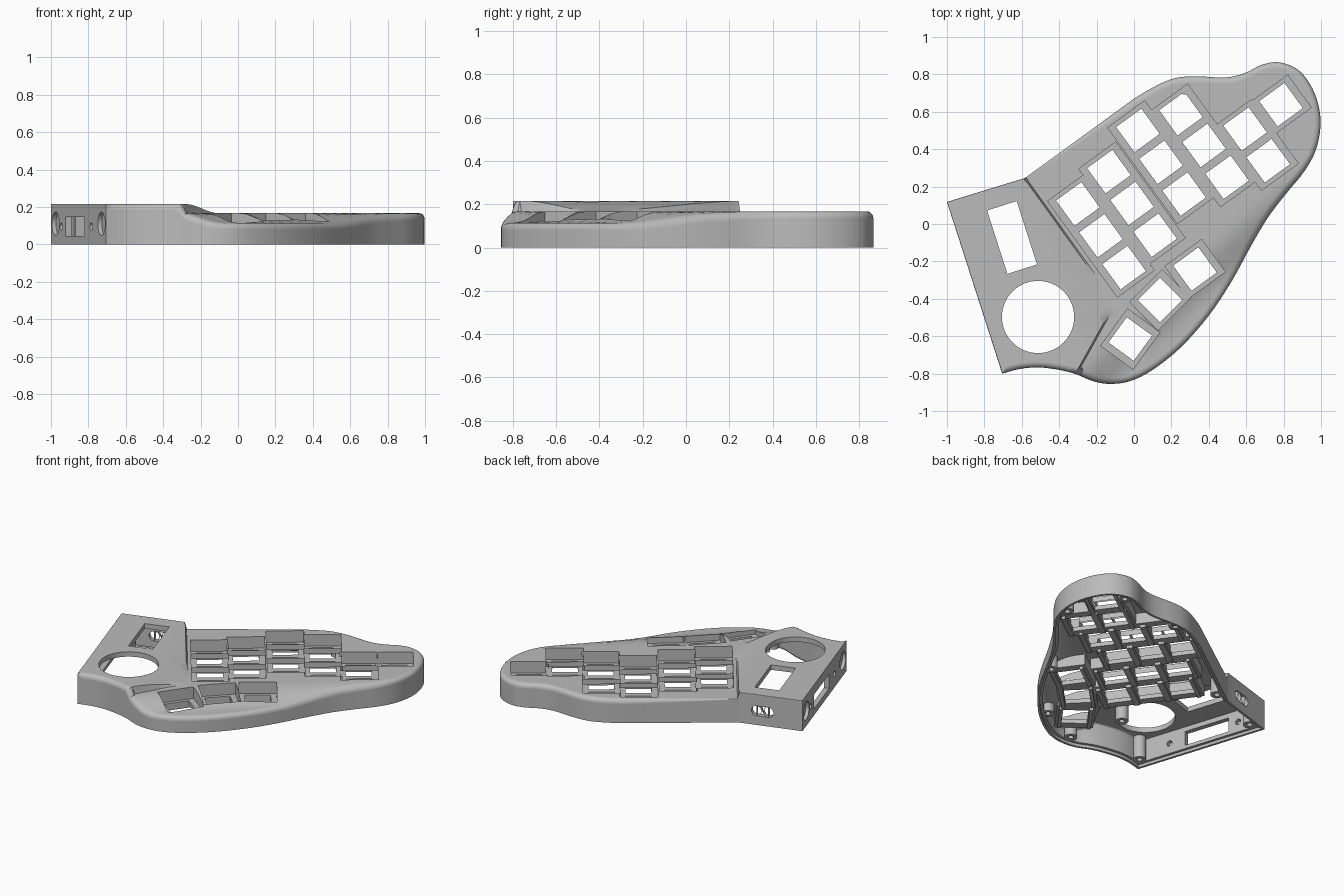
import bpy, bmesh, math
from mathutils import Vector, Matrix, geometry

if "Cube" in bpy.data.objects:
    bpy.data.objects.remove(bpy.data.objects["Cube"])

grey = bpy.data.materials.new("matte_grey")
grey.use_nodes = True
grey.diffuse_color = (0.5, 0.5, 0.5, 1)
grey.node_tree.nodes["Principled BSDF"].inputs["Base Color"].default_value = (0.5, 0.5, 0.5, 1)

# Plan outline: control points of the curved side, then the straight corners
CURVE = [(-.705, -.8), (-.61, -.775), (-.51, -.767), (-.4, -.78), (-.31, -.803), (-.22, -.84),
         (-.13, -.855), (-.02, -.84), (.1, -.78), (.25, -.66), (.4, -.49), (.52, -.31),
         (.63, -.11), (.72, .04), (.82, .17), (.91, .28), (.97, .39), (.997, .52), (.985, .64),
         (.94, .75), (.87, .83), (.77, .865), (.68, .85), (.6, .81), (.52, .787), (.44, .784),
         (.33, .79), (.22, .78), (.12, .74), (0, .67)]
BACK, TIP, FRONT = Vector((-.583, .246)), Vector((-.1, -.425)), Vector((-.31, -.803))
TILT = math.radians(17.8)
KEY_TURN = math.radians(36)


def make_outline():
    pts = [Vector(p) for p in CURVE]
    pts = [pts[0] * 2 - pts[1]] + pts + [Vector((-.1, .598))]
    out = []
    for a, b, c, d in zip(pts, pts[1:], pts[2:], pts[3:]):
        for i in range(4):
            t = i / 4
            out.append((b * 2 + (c - a) * t + (a * 2 - b * 5 + c * 4 - d) * t * t
                        + (b * 3 - a - c * 3 + d) * t ** 3) / 2)
    return out + [Vector(p) for p in ((0, .67), (-.577, .25), (-.59, .244), (-1, .118))]


OUTLINE = make_outline()


def ramp(v, lo, hi):
    t = min(max((v - lo) / (hi - lo), 0), 1)
    return t * t * (3 - 2 * t)


def right_of(p, a, b):
    d = (b - a).normalized()
    return (p - a).dot(Vector((d.y, -d.x)))


def block_side(p):
    return min(right_of(p, BACK, TIP), right_of(p, TIP, FRONT))


def height(p):
    # Key deck dips toward the thumb; the control block fades out at its tip
    deck = .167 - .053 * ramp(.68 * p.x - .734 * p.y, .37, .57)
    block = .216 - .05 * ramp(.952 * p.x + .306 * p.y, -.5, -.22)
    w = min(max(block_side(p) / .008 + .5, 0), 1)
    return deck + (block - deck) * w


def inward(i):
    a, b, c = OUTLINE[i - 1], OUTLINE[i], OUTLINE[(i + 1) % len(OUTLINE)]
    d, e = (b - a).normalized(), (c - b).normalized()
    m = Vector((-d.y - e.y, d.x + e.x))
    return m * (2 / m.length_squared)


INWARD = [inward(i) for i in range(len(OUTLINE))]


def edge_gap(p, ring):
    best, inside = 9, False
    for i, b in enumerate(ring):
        a = ring[i - 1]
        t = min(max((p - a).dot(b - a) / (b - a).length_squared, 0), 1)
        best = min(best, (a + (b - a) * t - p).length)
        if (a.y > p.y) != (b.y > p.y) and p.x < a.x + (b.x - a.x) * (p.y - a.y) / (b.y - a.y):
            inside = not inside
    return best if inside else -best


def finish(name, bm):
    bmesh.ops.recalc_face_normals(bm, faces=bm.faces[:])
    me = bpy.data.meshes.new(name)
    bm.to_mesh(me)
    bm.free()
    me.materials.append(grey)
    ob = bpy.data.objects.new(name, me)
    bpy.context.scene.collection.objects.link(ob)
    return ob


def slab(name, inset, drop, radius, bottom, flat=None):
    """Solid with the plan outline, a rounded rim and the sculpted top."""
    def top(p):
        return flat if flat is not None else height(p) - drop
    bm = bmesh.new()
    radii = [min(radius, .004) if p.x < -.55 and (.952 * p.x + .306 * p.y < -.9 or p.y > 0)
             else radius for p in OUTLINE]
    # Each loop: (inset in radii, fall in radii, extra inset, extra fall)
    loops = [None, (0, 1, 0, .006)]
    for k in range(6):
        a = k * math.pi / 10
        loops.append((1 - math.cos(a), 1 - math.sin(a), 0, 0))
    loops.append((1, 0, .007, 0))
    rings = []
    for loop in loops:
        ring = []
        for p, n, r in zip(OUTLINE, INWARD, radii):
            x, f, dx, df = loop or (0, 0, 0, 0)
            q = p + n * (inset + x * r + dx)
            ring.append(bm.verts.new((q.x, q.y, top(q) - f * r - df if loop else bottom)))
        rings.append(ring)
    for lo, hi in zip(rings, rings[1:]):
        for i in range(len(lo)):
            bm.faces.new((lo[i - 1], lo[i], hi[i], hi[i - 1]))
    bm.faces.new(rings[0][::-1])
    # Fill the top with a grid that follows the step beside the block
    ring = [v.co.xy for v in rings[-1]]
    pts, n = list(ring), len(ring)
    edges = []
    for a, b in ((BACK, TIP), (TIP, FRONT)):
        d = (b - a).normalized()
        for side in (-.0045, .0045):
            last = None
            for i in range(1, 25):
                p = a.lerp(b, i / 25) + Vector((d.y, -d.x)) * side
                if edge_gap(p, ring) > .01:
                    pts.append(p)
                    if last is not None:
                        edges.append((last, len(pts) - 1))
                    last = len(pts) - 1
    for i in range(-20, 21):
        for j in range(-18, 19):
            p = Vector((i, j)) * .05
            if abs(block_side(p)) > .02 and edge_gap(p, ring) > .02:
                pts.append(p)
    co, _, tris, *_ = geometry.delaunay_2d_cdt(pts, edges, [list(range(n))], 1, 1e-6)
    vs = [bm.verts.new((p.x, p.y, top(p))) for p in co]
    for t in tris:
        bm.faces.new([vs[i] for i in t])
    bmesh.ops.remove_doubles(bm, verts=bm.verts[:], dist=2e-5)
    return finish(name, bm)


def box(bm, p, half_u, half_v, z0, z1, turn):
    m = (Matrix.Translation((p[0], p[1], (z0 + z1) / 2)) @ Matrix.Rotation(turn, 4, 'Z')
         @ Matrix.Diagonal((half_u * 2, half_v * 2, z1 - z0, 1)))
    bmesh.ops.create_cube(bm, size=1, matrix=m)


def rod(bm, p, r, length, spin=Matrix(), sides=32):
    bmesh.ops.create_cone(bm, cap_ends=True, segments=sides, radius1=r, radius2=r,
                          depth=length, matrix=Matrix.Translation(p) @ spin)


def combine(ob, tool, op='DIFFERENCE'):
    tool.hide_render = True
    mod = ob.modifiers.new(op, 'BOOLEAN')
    mod.operation, mod.object, mod.solver, mod.use_self = op, tool, 'EXACT', True
    bpy.context.view_layer.objects.active = ob
    bpy.ops.object.modifier_apply(modifier=mod.name)


# Key layout: staggered columns and a fanned thumb arc
KEYS = []
down = Vector((math.sin(KEY_TURN), -math.cos(KEY_TURN)))
for x, y, count in ((-.3, .107, 3), (-.134, .28, 3), (.021, .5, 3), (.251, .59, 3),
                    (.594, .508, 2), (.786, .638, 1)):
    KEYS += [(Vector((x, y)) + down * .21 * i, KEY_TURN) for i in range(count)]
for x, y, turn in ((-.02, -.615, 54), (.139, -.406, 45), (.326, -.241, 36)):
    KEYS.append((Vector((x, y)), math.radians(turn)))

# Sunken wells with a square hole for each key
wells, holes, plate = bmesh.new(), bmesh.new(), bmesh.new()
for p, turn in KEYS:
    box(wells, p, .122, .107, .085, .4, turn)
    box(holes, p, .0835, .0835, -.1, .2, turn)
    box(plate, p, .14, .125, .055, .4, turn)
    for side in (-.097, .097):
        q = p + Vector((-math.sin(turn), math.cos(turn))) * side
        box(plate, q, .12, .012, .035, .07, turn)
well_cutter = finish("well_cutter", wells)
hole_cutter = finish("hole_cutter", holes)

# Openings of the control block: display, dial, side port, round sockets and rear slot
ports = bmesh.new()
box(ports, (-.652, -.072), .083, .178, -.05, .4, TILT)
rod(ports, (-.513, -.497, .15), .193, .5, sides=64)
box(ports, (-.872, -.28), .1, .165, .045, .147, TILT)
along_x = Matrix.Rotation(TILT, 4, 'Z') @ Matrix.Rotation(math.pi / 2, 4, 'Y')
along_y = Matrix.Rotation(TILT, 4, 'Z') @ Matrix.Rotation(math.pi / 2, 4, 'X')
for x, r, length in ((-.975, .063, .044), (-.73, .063, .044), (-.945, .02, .12), (-.785, .02, .12)):
    rod(ports, (x, .118 - (x + 1) * 3.112, .11 if r > .05 else .095), r, length, along_x)
box(ports, (-.74, .198), .04, .1, .065, .135, TILT)
for side in (-.04, .04):
    rod(ports, (-.74 + side * math.cos(TILT), .198 + side * math.sin(TILT), .1), .035, .2, along_y)
port_cutter = finish("port_cutter", ports)

# Hollow shell with a stepped lower lip
shell = slab("case_shell", 0, 0, .03, 0)
cavity = slab("cavity_cutter", .035, .035, .012, -.1)
lip = slab("lip_cutter", .016, 0, .001, -.1, flat=.02)
limit = slab("inner_limit", .014, .007, .03, -.1)
for tool in (cavity, lip, well_cutter, hole_cutter, port_cutter):
    combine(shell, tool)

# Key plate hanging under the deck
key_plate = finish("key_plate", plate)
combine(key_plate, limit, 'INTERSECT')
for tool in (well_cutter, hole_cutter):
    combine(key_plate, tool)

# Screw posts around the rim
posts, screws = bmesh.new(), bmesh.new()
for x, y in ((-.655, -.725), (-.91, .075), (-.13, -.79), (.18, -.65), (.53, -.2), (.93, .44),
             (.75, .8), (.27, .735), (-.5, .235), (-.25, -.42)):
    rod(posts, (x, y, .16), .042, .28)
    rod(screws, (x, y, 0), .018, .18)
screw_posts = finish("screw_posts", posts)
screw_cutter = finish("screw_cutter", screws)
combine(screw_posts, limit, 'INTERSECT')
for tool in (screw_cutter, well_cutter):
    combine(screw_posts, tool)

for tool in (cavity, lip, limit, well_cutter, hole_cutter, port_cutter, screw_cutter):
    bpy.data.objects.remove(tool)
for ob in (shell, key_plate, screw_posts):
    bpy.ops.object.select_all(action='DESELECT')
    ob.select_set(True)
    bpy.context.view_layer.objects.active = ob
    bpy.ops.object.shade_smooth_by_angle(angle=math.radians(32))
